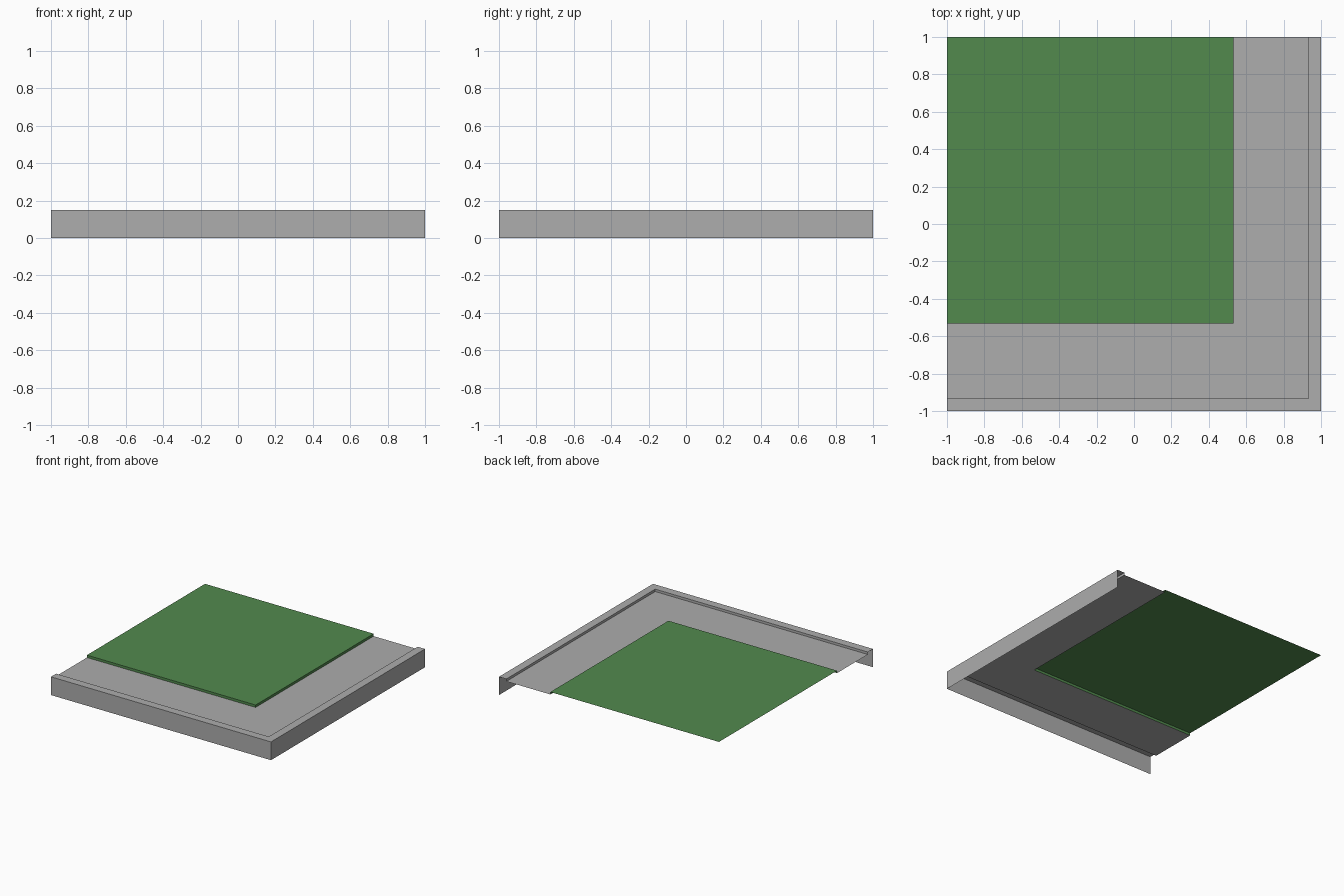
import bpy
import bmesh

cube = bpy.data.objects.get("Cube")
if cube:
    bpy.data.objects.remove(cube, do_unlink=True)

HALF = 1.0        # half of the tile's side
TOP = 0.15        # height of curb and lawn
PAVING = 0.13     # height of the sunken pavement
CURB = 0.067      # curb width
LAWN = 0.467      # distance from the outer edge to the lawn


def material(name, color):
    m = bpy.data.materials.new(name)
    m.use_nodes = True
    m.diffuse_color = color
    m.node_tree.nodes["Principled BSDF"].inputs["Base Color"].default_value = color
    return m


def corner_strip(name, profile, mat, fill=False):
    """Sweep an (inset, height) profile round the outer corner, open at both ends."""
    bm = bmesh.new()
    rows = []
    for d, z in profile:
        path = [(-HALF, d - HALF), (HALF - d, d - HALF), (HALF - d, HALF)]
        rows.append([bm.verts.new((x, y, z)) for x, y in path])
    for low, high in zip(rows, rows[1:]):
        for i in range(2):
            bm.faces.new((low[i], low[i + 1], high[i + 1], high[i]))
    if fill:
        # close the area enclosed by the last row
        back = bm.verts.new((-HALF, HALF, profile[-1][1]))
        bm.faces.new(rows[-1] + [back])
    mesh = bpy.data.meshes.new(name)
    bm.to_mesh(mesh)
    bm.free()
    mesh.materials.append(mat)
    obj = bpy.data.objects.new(name, mesh)
    bpy.context.collection.objects.link(obj)
    return obj


concrete = material("concrete grey", (0.418, 0.418, 0.418, 1))
grass = material("grass green", (0.084, 0.254, 0.076, 1))

# Outer wall, curb top and the small step down
corner_strip("curb", [(0, 0), (0, TOP), (CURB, TOP), (CURB, PAVING)], concrete)

# Flat walkway between curb and lawn
corner_strip("pavement", [(CURB, PAVING), (LAWN, PAVING)], concrete)

# Raised lawn with its edge
corner_strip("lawn", [(LAWN, PAVING), (LAWN, TOP)], grass, fill=True)
